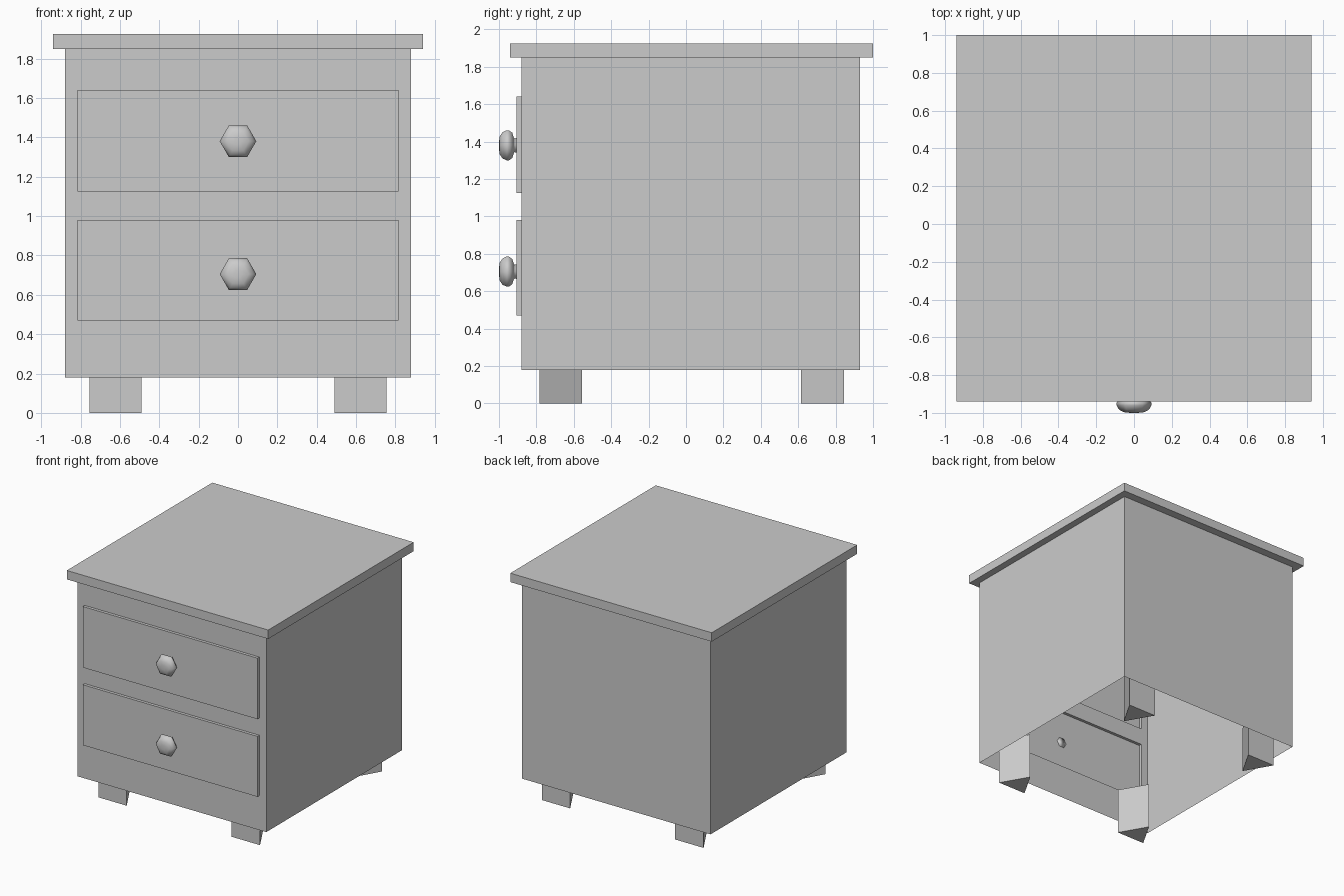
import bpy, bmesh
from math import sin, cos, pi, radians

if "Cube" in bpy.data.objects:
    bpy.data.objects.remove(bpy.data.objects["Cube"])


def finish(bm, name, smooth=False):
    bmesh.ops.recalc_face_normals(bm, faces=bm.faces) if smooth else None
    me = bpy.data.meshes.new(name)
    for f in bm.faces:
        f.smooth = smooth
    bm.to_mesh(me)
    bm.free()
    ob = bpy.data.objects.new(name, me)
    bpy.context.collection.objects.link(ob)
    return ob


def lathe(name, sides, phase, profile, location, smooth=False):
    """Loft regular polygons along z; profile holds (radius, height) pairs."""
    bm = bmesh.new()
    rings = [[bm.verts.new((r * cos(phase + 2 * pi * i / sides),
                            r * sin(phase + 2 * pi * i / sides), h))
              for i in range(sides)] for r, h in profile]
    for a, b in zip(rings, rings[1:]):
        for i in range(sides):
            j = (i + 1) % sides
            bm.faces.new((a[i], a[j], b[j], b[i]))
    bm.faces.new(rings[0][::-1])
    bm.faces.new(rings[-1])
    ob = finish(bm, name, smooth)
    ob.location = location
    return ob


# Cabinet shell, open underneath, with drawer fronts pushed out of the front wall
W, FRONT, BACK, DW = 0.88, -0.88, 0.93, 0.815
outline = [(-W, FRONT), (-DW, FRONT), (DW, FRONT), (W, FRONT), (W, BACK), (-W, BACK)]
levels = [0.18, 0.47, 0.98, 1.125, 1.64, 1.85]
bm = bmesh.new()
rows = [[bm.verts.new((x, y, z)) for x, y in outline] for z in levels]
drawers = []
for k, (lo, hi) in enumerate(zip(rows, rows[1:])):
    for i in range(6):
        j = (i + 1) % 6
        f = bm.faces.new((lo[i], lo[j], hi[j], hi[i]))
        if i == 1 and k in (1, 3):
            drawers.append(f)
for f in bmesh.ops.extrude_discrete_faces(bm, faces=drawers)["faces"]:
    bmesh.ops.translate(bm, verts=f.verts, vec=(0, -0.025, 0))
# merge coplanar strips of the walls
flat = [e for e in bm.edges if len(e.link_faces) == 2 and e.calc_face_angle(1) < 0.01
        and all(v.co.y > 0 for v in e.verts)]
bmesh.ops.dissolve_edges(bm, edges=flat, use_verts=False)
finish(bm, "cabinet_body")

# Overhanging top slab
bm = bmesh.new()
bmesh.ops.create_cube(bm, size=1)
bmesh.ops.scale(bm, verts=bm.verts, vec=(1.88, 1.94, 0.075))
finish(bm, "top_slab").location = (0, 0.03, 1.8865)

# Three-sided legs reaching up inside the shell
for side, sx in (("left", -1), ("right", 1)):
    for end, y, turn in (("front", -0.708, 90), ("back", 0.768, -90)):
        lathe(f"{end}_{side}_leg", 3, radians(turn),
              [(0.153, 0), (0.153, 0.395)], (sx * 0.6225, y, 0))

# Six-sided rounded knobs
knob = [(0.046, 0), (0.042, 0.012), (0.05, 0.017), (0.078, 0.025), (0.093, 0.043),
        (0.093, 0.055), (0.08, 0.078), (0.055, 0.092), (0.02, 0.096)]
for name, z in (("lower_knob", 0.705), ("upper_knob", 1.38)):
    lathe(name, 6, 0, knob, (0, -0.904, z), True).rotation_euler.x = pi / 2
